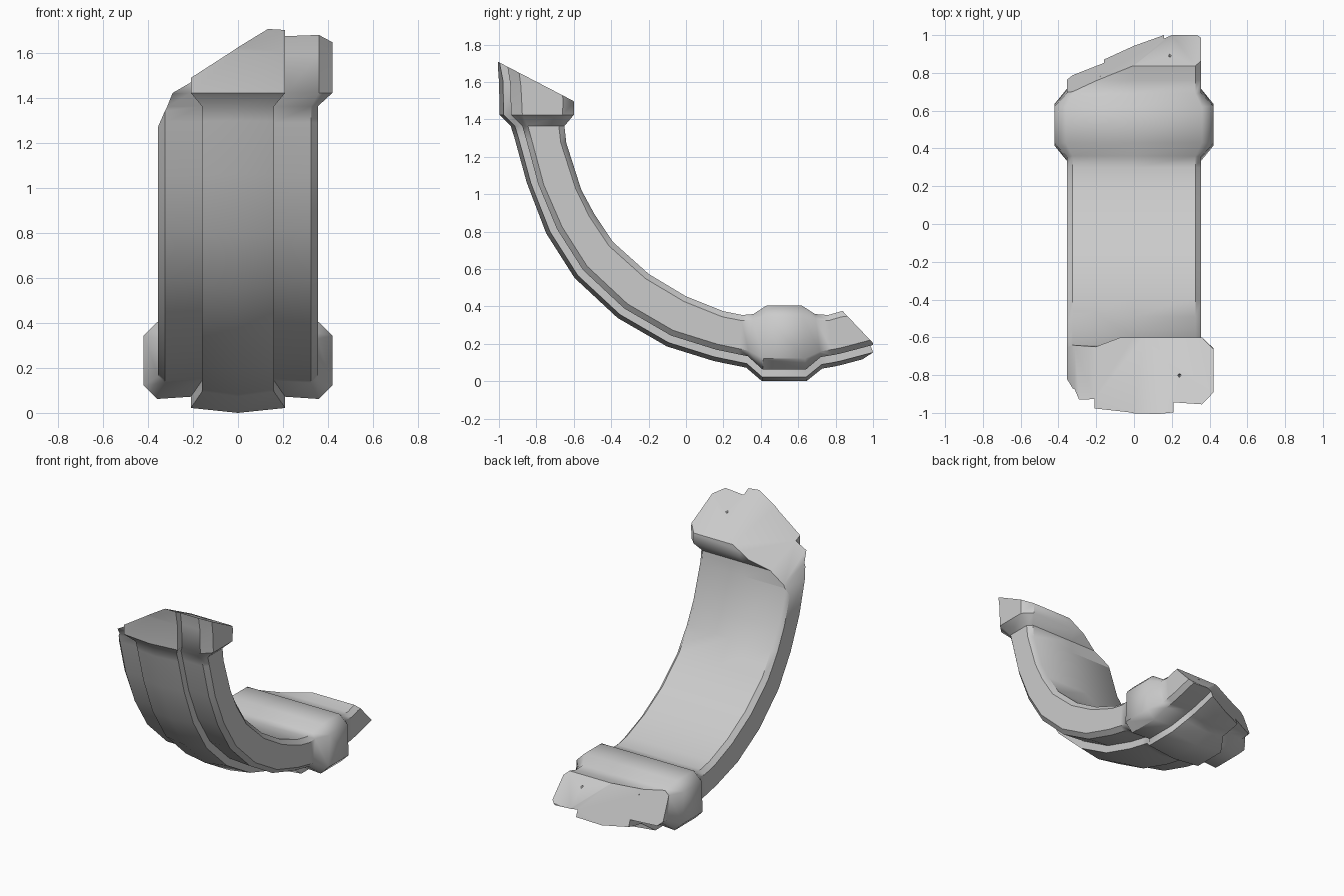
import bpy, bmesh
from mathutils import Vector

if "Cube" in bpy.data.objects:
    bpy.data.objects.remove(bpy.data.objects["Cube"])

# Stations along the arc: inner (y, z), panel outer (y, z), half width, strip half width, bevel
BODY, COLLAR = (0.355, 0.16, 0.03), (0.42, 0.21, 0.06)
stations = [
    ((-0.66, 1.80), (-0.97, 1.78), COLLAR),
    ((-0.60, 1.50), (-0.94, 1.60), COLLAR),
    ((-0.60, 1.43), (-0.935, 1.43), COLLAR),
    ((-0.65, 1.37), (-0.875, 1.37), BODY),
    ((-0.64, 1.28), (-0.855, 1.30), BODY),
    ((-0.56, 1.03), (-0.79, 1.06), BODY),
    ((-0.49, 0.90), (-0.69, 0.82), BODY),
    ((-0.39, 0.75), (-0.55, 0.60), BODY),
    ((-0.20, 0.58), (-0.33, 0.395), BODY),
    ((0.00, 0.46), (-0.08, 0.25), BODY),
    ((0.20, 0.38), (0.16, 0.175), BODY),
    ((0.30, 0.36), (0.28, 0.15), BODY),
    ((0.36, 0.365), (0.33, 0.14), BODY),
    ((0.43, 0.41), (0.41, 0.068), COLLAR),
    ((0.62, 0.41), (0.64, 0.068), COLLAR),
    ((0.69, 0.365), (0.72, 0.135), BODY),
    ((0.76, 0.36), (0.78, 0.145), BODY),
    ((0.83, 0.38), (0.83, 0.155), BODY),
    ((1.00, 0.40), (1.00, 0.20), BODY),
]


def section(inner, outer, size):
    """Closed ring: plain inside face, bevelled sides, raised strip outside."""
    w, c, b = size
    p, q = Vector((0, *inner)), Vector((0, *outer))
    thick = (q - p).length
    n = (q - p) / thick
    half = [(w - b, 0), (w, b), (w, thick - b), (w - b, thick), (c, thick - 0.01),
            (c, thick + 0.04), (0, thick + 0.062)]
    ring = [(0, 0)] + half + [(-x, t) for x, t in reversed(half[:-1])]
    return [Vector((x, 0, 0)) + p + n * t for x, t in ring]


# Loft the arched band with its two collars
bm = bmesh.new()
rings = [[bm.verts.new(v) for v in section(*s)] for s in stations]
for a, b in zip(rings, rings[1:]):
    for i in range(len(a)):
        j = (i + 1) % len(a)
        bm.faces.new((a[i], a[j], b[j], b[i]))
bm.faces.new(rings[0])
bm.faces.new(rings[-1][::-1])


def snap_off(point, normal):
    """Break off everything on the normal side of a plane and close the end."""
    geom = bm.verts[:] + bm.edges[:] + bm.faces[:]
    bmesh.ops.bisect_plane(bm, geom=geom, dist=1e-5, plane_co=point,
                           plane_no=Vector(normal).normalized(), clear_outer=True)
    bmesh.ops.holes_fill(bm, edges=[e for e in bm.edges if e.is_boundary], sides=0)


# Broken upper end: slopes down to the inside and to the left
snap_off((0, -0.93, 1.675), (0, 0.52, 1))
snap_off((0, -0.97, 1.62), (-0.6, 0.40, 1))
snap_off((-0.30, -0.92, 1.41), (-1.8, 0.3, 1))
# Broken lower end: slopes towards the tip and is shorter on the left
snap_off((0, 1.0, 0.21), (0, 1, 0.95))
snap_off((0.15, 1.0, 0.15), (-0.45, 1, 0.4))

bmesh.ops.recalc_face_normals(bm, faces=bm.faces)
low = min(v.co.z for v in bm.verts)
for v in bm.verts:
    v.co.z -= low
mesh = bpy.data.meshes.new("broken_arch_band")
bm.to_mesh(mesh)
bm.free()
band = bpy.data.objects.new("broken_arch_band", mesh)
bpy.context.collection.objects.link(band)


# Wedge notches chipped out of the broken ends
def notch(name, loc, size, rot):
    bpy.ops.mesh.primitive_cone_add(vertices=4, radius1=size, depth=size * 3,
                                    location=loc, rotation=rot)
    cutter = bpy.context.object
    cutter.name = name
    cutter.hide_render = True
    mod = band.modifiers.new(name, 'BOOLEAN')
    mod.operation, mod.object, mod.solver = 'DIFFERENCE', cutter, 'EXACT'
    return cutter


cutters = [
    notch("tip_notch_right", (0.19, 0.97, 0.32), 0.07, (1.57, 0, 0)),
    notch("tip_notch_left", (-0.18, 0.86, 0.32), 0.06, (1.57, 0, 0)),
    notch("top_notch", (0.24, -0.80, 1.66), 0.06, (3.14, 0, 0)),
]
bpy.context.view_layer.objects.active = band
bpy.ops.object.select_all(action='DESELECT')
band.select_set(True)
for m in list(band.modifiers):
    bpy.ops.object.modifier_apply(modifier=m.name)
for c in cutters:
    bpy.data.objects.remove(c)
bpy.ops.object.shade_smooth_by_angle(angle=0.75)
